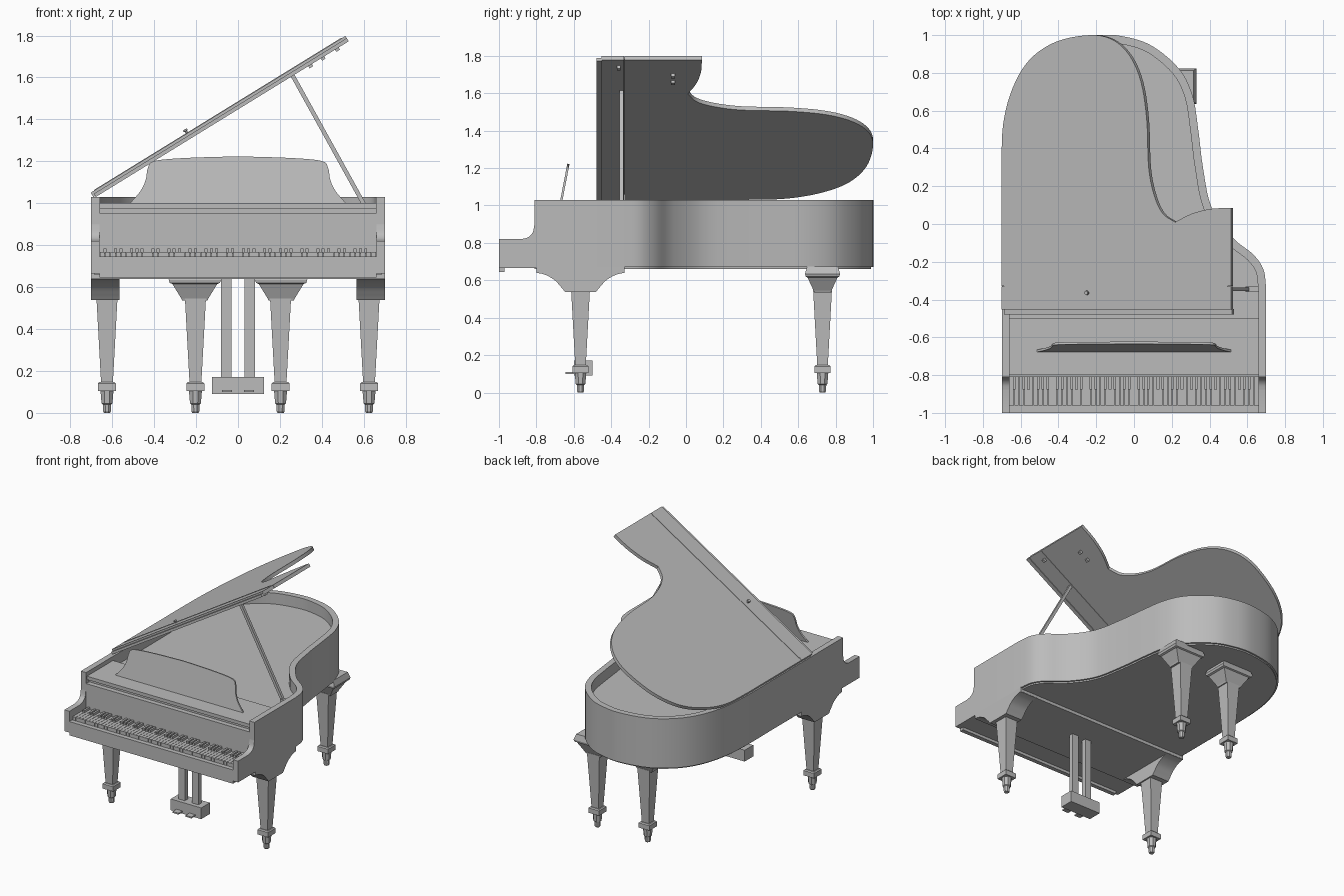
import bpy, bmesh, math
from mathutils import Vector, Matrix

cube = bpy.data.objects.get("Cube")
if cube:
    bpy.data.objects.remove(cube, do_unlink=True)

grey = bpy.data.materials.new("plain_grey")
grey.use_nodes = True
grey.diffuse_color = (0.5, 0.5, 0.5, 1)
grey.node_tree.nodes["Principled BSDF"].inputs["Base Color"].default_value = (0.5, 0.5, 0.5, 1)


def finish(name, bm, smooth=False):
    bmesh.ops.recalc_face_normals(bm, faces=bm.faces[:])
    mesh = bpy.data.meshes.new(name)
    bm.to_mesh(mesh)
    bm.free()
    mesh.materials.append(grey)
    ob = bpy.data.objects.new(name, mesh)
    bpy.context.collection.objects.link(ob)
    if smooth:
        bpy.ops.object.select_all(action="DESELECT")
        ob.select_set(True)
        bpy.context.view_layer.objects.active = ob
        bpy.ops.object.shade_smooth_by_angle()
    return ob


def boxes(name, spans):
    """One object made of boxes given as (x0, x1, y0, y1, z0, z1)."""
    bm = bmesh.new()
    for x0, x1, y0, y1, z0, z1 in spans:
        mid = Vector((x0 + x1, y0 + y1, z0 + z1)) / 2
        size = Matrix.Diagonal((x1 - x0, y1 - y0, z1 - z0, 1))
        bmesh.ops.create_cube(bm, size=1, matrix=Matrix.Translation(mid) @ size)
    return finish(name, bm)


def prism(name, outline, a, b, axis="z", smooth=True):
    """Extrude a closed 2D outline from a to b along an axis."""
    place = {"x": lambda p, h: (h, p[0], p[1]),
             "y": lambda p, h: (p[0], h, p[1]),
             "z": lambda p, h: (p[0], p[1], h)}[axis]
    bm = bmesh.new()
    low = [bm.verts.new(place(p, a)) for p in outline]
    high = [bm.verts.new(place(p, b)) for p in outline]
    bm.faces.new(low)
    bm.faces.new(high)
    for i in range(len(outline)):
        j = (i + 1) % len(outline)
        bm.faces.new((low[i], low[j], high[j], high[i]))
    return finish(name, bm, smooth)


def loft(name, sections, sides, cx, cy, ratio=1.0):
    """Stack of regular sections given as (z, half width)."""
    bm = bmesh.new()
    rings = []
    for z, half in sections:
        r = half / math.cos(math.pi / sides)
        angles = [2 * math.pi * (k + 0.5) / sides for k in range(sides)]
        rings.append([bm.verts.new((cx + r * math.cos(t), cy + r * ratio * math.sin(t), z))
                      for t in angles])
    bm.faces.new(rings[0])
    bm.faces.new(rings[-1])
    for lo, hi in zip(rings, rings[1:]):
        for k in range(sides):
            m = (k + 1) % sides
            bm.faces.new((lo[k], lo[m], hi[m], hi[k]))
    return finish(name, bm)


def rounded(points, steps=5):
    """Smooth open curve through the points."""
    p = [Vector(q) for q in points]
    p = [2 * p[0] - p[1]] + p + [2 * p[-1] - p[-2]]
    out = []
    for a, b, c, d in zip(p, p[1:], p[2:], p[3:]):
        for s in range(steps):
            t = s / steps
            out.append(0.5 * (2 * b + (c - a) * t + (2 * a - 5 * b + 4 * c - d) * t ** 2
                              + (3 * b - a - 3 * c + d) * t ** 3))
    return out + [p[-2]]


def inset(path, d):
    """Shift an open clockwise path towards its inside."""
    out = []
    for i, q in enumerate(path):
        t = (path[min(i + 1, len(path) - 1)] - path[max(i - 1, 0)]).normalized()
        out.append(q + Vector((t.y, -t.x)) * d)
    return out


# Curved case rim and the board inside it
outer = [Vector((-0.70, -0.81))] + rounded([
    (-0.70, 0.0), (-0.70, 0.3), (-0.68, 0.53), (-0.62, 0.72), (-0.52, 0.86),
    (-0.37, 0.96), (-0.18, 1.0), (-0.04, 0.99), (0.10, 0.94), (0.24, 0.82),
    (0.31, 0.68), (0.34, 0.5), (0.365, 0.3), (0.41, 0.09), (0.52, -0.07),
    (0.63, -0.16), (0.685, -0.24), (0.70, -0.34)]) + [Vector((0.70, -0.81))]
inner = inset(outer, 0.042)
prism("case_rim", outer + inner[::-1], 0.67, 1.03)
prism("soundboard", inner, 0.675, 0.95)
prism("case_base_moulding", inset(outer, 0.012), 0.66, 0.69)

# Side arms with a scooped front corner
arm = [(-0.81, 0.665), (-1, 0.665), (-1, 0.82)] + [tuple(q) for q in rounded(
    [(-0.88, 0.82), (-0.845, 0.83), (-0.82, 0.855), (-0.81, 0.90)])] + [(-0.81, 1.03), (-0.80, 1.03), (-0.80, 0.665)]
for side, s in (("left", 1), ("right", -1)):
    prism(side + "_arm", arm, s * 0.66, s * 0.70, "x")

# Front of the case
boxes("front_deck", [(-0.66, 0.66, -0.80, -0.5, 0.975, 1.0)])
boxes("fallboard", [(-0.66, 0.66, -0.775, -0.5, 0.68, 0.98)])
boxes("key_bed", [(-0.66, 0.66, -0.97, -0.77, 0.665, 0.742),
                  (-0.70, 0.70, -0.80, -0.33, 0.638, 0.672)])
boxes("key_slip", [(-0.66, 0.66, -1.0, -0.97, 0.645, 0.745)])

# Keyboard
pitch = 1.32 / 52
left_edge = [-0.66 + i * pitch for i in range(52)]
boxes("white_keys", [(x + 0.001, x + pitch - 0.001, -0.962, -0.77, 0.74, 0.768)
                     for x in left_edge])
boxes("black_keys", [(x + pitch - 0.007, x + pitch + 0.007, -0.875, -0.77, 0.76, 0.785)
                     for i, x in enumerate(left_edge[:-1]) if i % 7 not in (1, 4)])

# Music desk, leaning back
half = [tuple(q) for q in rounded([(0.515, 0.0), (0.465, 0.06), (0.44, 0.115), (0.43, 0.17),
                                   (0.40, 0.205), (0.25, 0.22), (0.0, 0.228)])]
desk = prism("music_desk", half + [(-x, z) for x, z in half[-2::-1]], 0, 0.012, "y")
desk.location = (0, -0.678, 1.0)
desk.rotation_euler.x = math.radians(-11)

# Raised lid: outline is laid flat, then tilted about its hinge side
tilt = math.radians(31.6)


def flat(points):
    return [((x + 0.69) / math.cos(tilt), y) for x, y in points]


def raise_lid(ob):
    ob.location = (-0.69, 0, 1.03)
    ob.rotation_euler.y = -tilt


tail = [tuple(q) for q in rounded([
    (-0.69, 0.3), (-0.68, 0.53), (-0.63, 0.72), (-0.54, 0.87), (-0.40, 0.965), (-0.22, 1.0),
    (-0.10, 0.975), (-0.01, 0.89), (0.05, 0.75), (0.08, 0.55), (0.09, 0.3), (0.12, 0.15),
    (0.165, 0.055), (0.23, 0.01)])]
tip = [tuple(q) for q in rounded([(0.23, 0.01), (0.32, 0.055), (0.42, 0.08), (0.525, 0.085)])]
raise_lid(prism("lid", flat([(-0.69, -0.328)] + tail + tip[1:] + [(0.525, -0.328)]), 0, 0.024))
long = 1.215 / math.cos(tilt)
raise_lid(boxes("lid_front_leaf", [(0, long, -0.452, -0.331, 0, 0.024)]))
raise_lid(boxes("lid_front_lip", [(0.01, long, -0.478, -0.45, -0.006, 0.012)]))
raise_lid(boxes("lid_hinge_strip", [(0.02, long - 0.02, -0.336, -0.324, 0.02, 0.027)]))
raise_lid(loft("lid_knob", [(0.02, 0.006), (0.035, 0.006), (0.038, 0.012), (0.046, 0.01)],
               8, 0.54, -0.365))
raise_lid(boxes("lid_buffers", [(u, u + 0.02, y, y + 0.02, -0.018, 0.002)
                                for u, y in ((1.2, -0.08), (1.27, -0.08), (1.35, -0.37))]))

# Lid prop
foot, top = Vector((0.62, -0.345, 0.96)), Vector((0.26, -0.345, 1.61))
prop = boxes("lid_prop", [(-0.01, 0.01, -0.01, 0.01, 0, (top - foot).length)])
prop.location = foot
prop.rotation_euler.y = math.atan2(top.x - foot.x, top.z - foot.z)
boxes("prop_socket", [(0.59, 0.66, -0.36, -0.33, 0.95, 1.0)])


# Legs with collars and tapered feet
def leg(name, x, y):
    loft(name, [(0.14, 0.028), (0.545, 0.05)], 4, x, y)
    loft(name + "_collar", [(0.105, 0.043), (0.14, 0.043), (0.147, 0.036)], 4, x, y)
    loft(name + "_foot", [(0, 0.015), (0.008, 0.019), (0.04, 0.02), (0.045, 0.026), (0.106, 0.031)],
         8, x, y)


slope = [tuple(q) for q in rounded([(0.235, 0.64), (0.19, 0.63), (0.14, 0.602),
                                    (0.105, 0.565), (0.083, 0.538)])]
bracket = [(0.235, 0.668)] + slope
bracket = [(y - 0.564, z) for y, z in bracket] + [(-y - 0.564, z) for y, z in bracket[::-1]]
for side, s in (("left", 1), ("right", -1)):
    leg(side + "_front_leg", s * 0.625, -0.564)
    prism(side + "_front_leg_bracket", bracket, s * 0.565, s * 0.70, "x")
    leg(side + "_back_leg", s * 0.203, 0.73)
    loft(side + "_back_leg_capital",
         [(0.535, 0.06), (0.545, 0.064), (0.615, 0.107), (0.62, 0.12), (0.635, 0.125), (0.675, 0.11)],
         4, s * 0.206, 0.73, 0.75)

# Pedal lyre
boxes("lyre_posts", [(s * 0.055 - 0.025, s * 0.055 + 0.025, -0.57, -0.535, 0.16, 0.65) for s in (-1, 1)])
boxes("pedal_box", [(-0.123, 0.123, -0.60, -0.50, 0.09, 0.172)])
boxes("pedals", [(s * 0.052 - 0.024, s * 0.052 + 0.024, -0.645, -0.59, 0.1, 0.11) for s in (-1, 1)])
